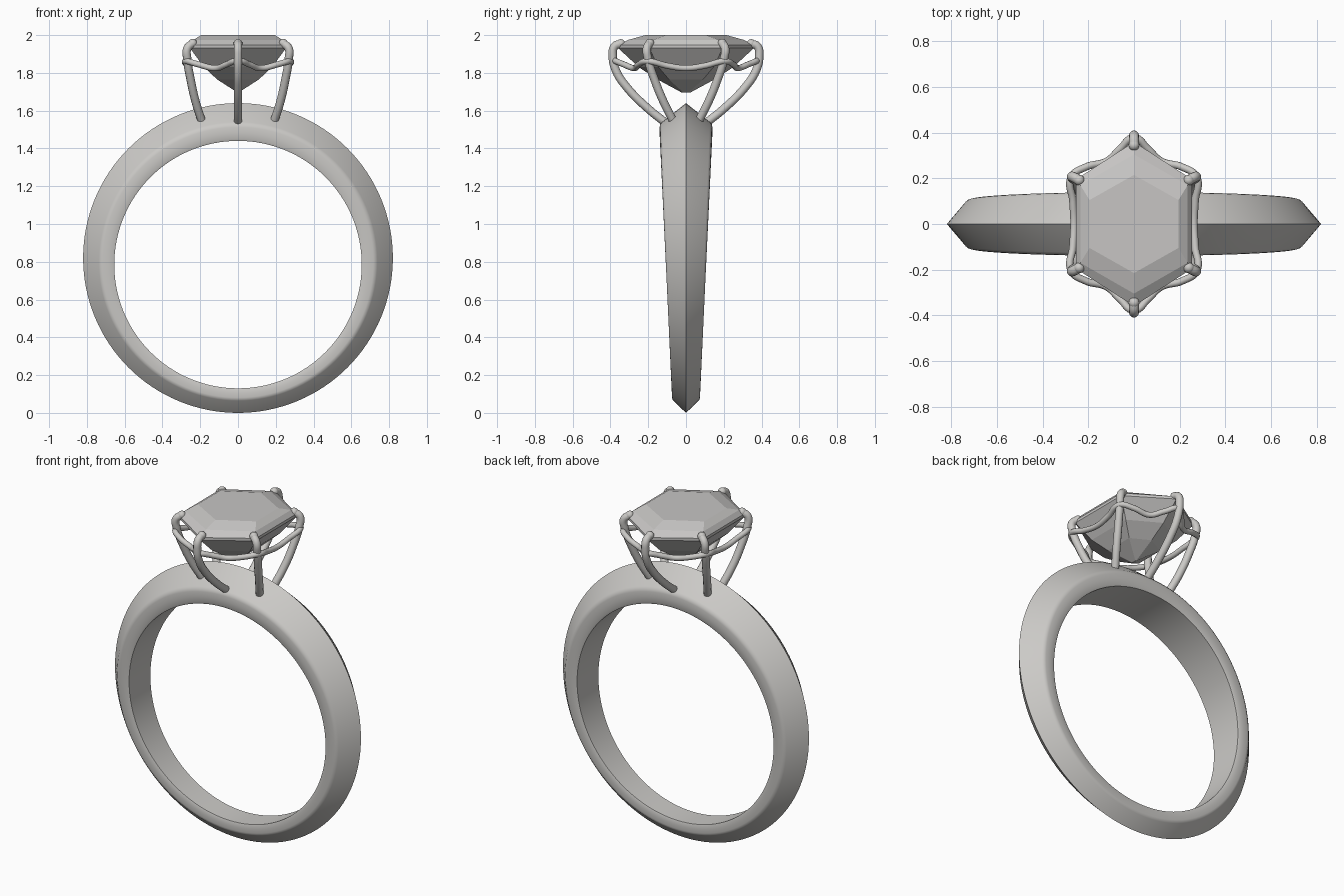
import bpy
import bmesh
from math import sin, cos, pi, radians

cube = bpy.data.objects.get("Cube")
if cube:
    bpy.data.objects.remove(cube, do_unlink=True)


def make_material(name, colour):
    mat = bpy.data.materials.new(name)
    mat.use_nodes = True
    mat.diffuse_color = colour
    mat.node_tree.nodes["Principled BSDF"].inputs["Base Color"].default_value = colour
    return mat


metal = make_material("pale metal", (0.6, 0.59, 0.57, 1))
stone = make_material("pale stone", (0.57, 0.56, 0.55, 1))


def add_object(name, data, mat):
    obj = bpy.data.objects.new(name, data)
    bpy.context.collection.objects.link(obj)
    data.materials.append(mat)
    return obj


def smooth(obj, angle):
    bpy.ops.object.select_all(action='DESELECT')
    obj.select_set(True)
    bpy.context.view_layer.objects.active = obj
    bpy.ops.object.shade_smooth_by_angle(angle=radians(angle))


def bridge(bm, a, b):
    n = len(a)
    for i in range(n):
        j = (i + 1) % n
        bm.faces.new((a[i], a[j], b[j], b[i]))


def finish(bm, name, mat):
    bmesh.ops.remove_doubles(bm, verts=bm.verts, dist=0.0001)
    bmesh.ops.recalc_face_normals(bm, faces=bm.faces)
    mesh = bpy.data.meshes.new(name)
    bm.to_mesh(mesh)
    bm.free()
    return add_object(name, mesh, mat)


# Band: knife-edge section swept round, wider and thicker at the top.
# Each section point: circle radius, circle centre height, share of half width
half_section = [(0.655, 0.785, 0.95), (0.664, 0.787, 0.985), (0.69, 0.793, 1.0),
                (0.716, 0.797, 1.0), (0.728, 0.80, 0.975), (0.738, 0.802, 0.9)]
section = [(r, c, s) for r, c, s in half_section] + [(0.82, 0.82, 0)]
section += [(r, c, -s) for r, c, s in reversed(half_section)]
bm = bmesh.new()
steps = 128
rings = []
for i in range(steps):
    a = 2 * pi * i / steps
    width = 0.107 + 0.033 * sin(a)
    rings.append([bm.verts.new((r * cos(a), s * width, c + r * sin(a)))
                  for r, c, s in section])
for i in range(steps):
    bridge(bm, rings[i], rings[(i + 1) % steps])
smooth(finish(bm, "band", metal), 35)

# Gem: stacked elongated hexagons, closed by the table and a short keel
# Each level: half width, corner y, tip y, height
levels = [(0.195, 0.105, 0.215, 2.0), (0.235, 0.17, 0.305, 1.975),
          (0.255, 0.195, 0.36, 1.948), (0.255, 0.195, 0.36, 1.932),
          (0.18, 0.145, 0.25, 1.83), (0.11, 0.09, 0.15, 1.765),
          (0.004, 0.015, 0.025, 1.697)]
bm = bmesh.new()
rings = []
for w, c, t, z in levels:
    outline = [(0, t), (-w, c), (-w, -c), (0, -t), (w, -c), (w, c)]
    rings.append([bm.verts.new((x, y, z)) for x, y in outline])
for upper, lower in zip(rings, rings[1:]):
    bridge(bm, upper, lower)
bm.faces.new(rings[0])
bm.faces.new(rings[-1])
finish(bm, "gem", stone)


# Round wire along smooth points, turned into a mesh
def wire(name, points, radius, closed=False):
    curve = bpy.data.curves.new(name, 'CURVE')
    curve.dimensions = '3D'
    curve.bevel_depth = radius
    curve.bevel_resolution = 4
    curve.resolution_u = 8
    curve.use_fill_caps = not closed
    spline = curve.splines.new('BEZIER')
    spline.bezier_points.add(len(points) - 1)
    spline.use_cyclic_u = closed
    for bp, p in zip(spline.bezier_points, points):
        bp.co = p
        bp.handle_left_type = bp.handle_right_type = 'AUTO'
    obj = add_object(name, curve, metal)
    bpy.ops.object.select_all(action='DESELECT')
    obj.select_set(True)
    bpy.context.view_layer.objects.active = obj
    bpy.ops.object.convert(target='MESH')
    smooth(bpy.context.view_layer.objects.active, 50)


# Prong: a curved wire with a rounded claw end
def prong(name, points, radius=0.022):
    wire(name, points, radius)
    bm = bmesh.new()
    bmesh.ops.create_uvsphere(bm, u_segments=16, v_segments=10, radius=radius * 1.08)
    bmesh.ops.translate(bm, verts=bm.verts, vec=points[-1])
    smooth(finish(bm, name + "_claw", metal), 50)


corner_path = [(0.19, 0.065, 1.54), (0.225, 0.12, 1.65), (0.25, 0.165, 1.76),
               (0.268, 0.2, 1.87), (0.268, 0.207, 1.93), (0.24, 0.192, 1.956)]
tip_path = [(0, 0.1, 1.53), (0, 0.2, 1.61), (0, 0.31, 1.72), (0, 0.37, 1.81),
            (0, 0.388, 1.89), (0, 0.378, 1.94), (0, 0.345, 1.955)]
for sy, end in ((-1, "front"), (1, "back")):
    prong(end + "_prong", [(x, y * sy, z) for x, y, z in tip_path])
    for sx, side in ((-1, "right"), (1, "left")):
        prong(f"{end}_{side}_prong", [(x * sx, y * sy, z) for x, y, z in corner_path])

# Gallery wire: wavy loop joining the prongs under the gem
quarter = [(0.263, 0, 1.825), (0.268, 0.1, 1.838), (0.275, 0.205, 1.862),
           (0.21, 0.25, 1.845), (0.12, 0.275, 1.825), (0.06, 0.33, 1.845)]
top = [(0, 0.378, 1.865)]
half = quarter + top + [(-x, y, z) for x, y, z in reversed(quarter)]
loop = half + [(x, -y, z) for x, y, z in reversed(half[1:-1])]
wire("gallery_wire", loop, 0.016, closed=True)
